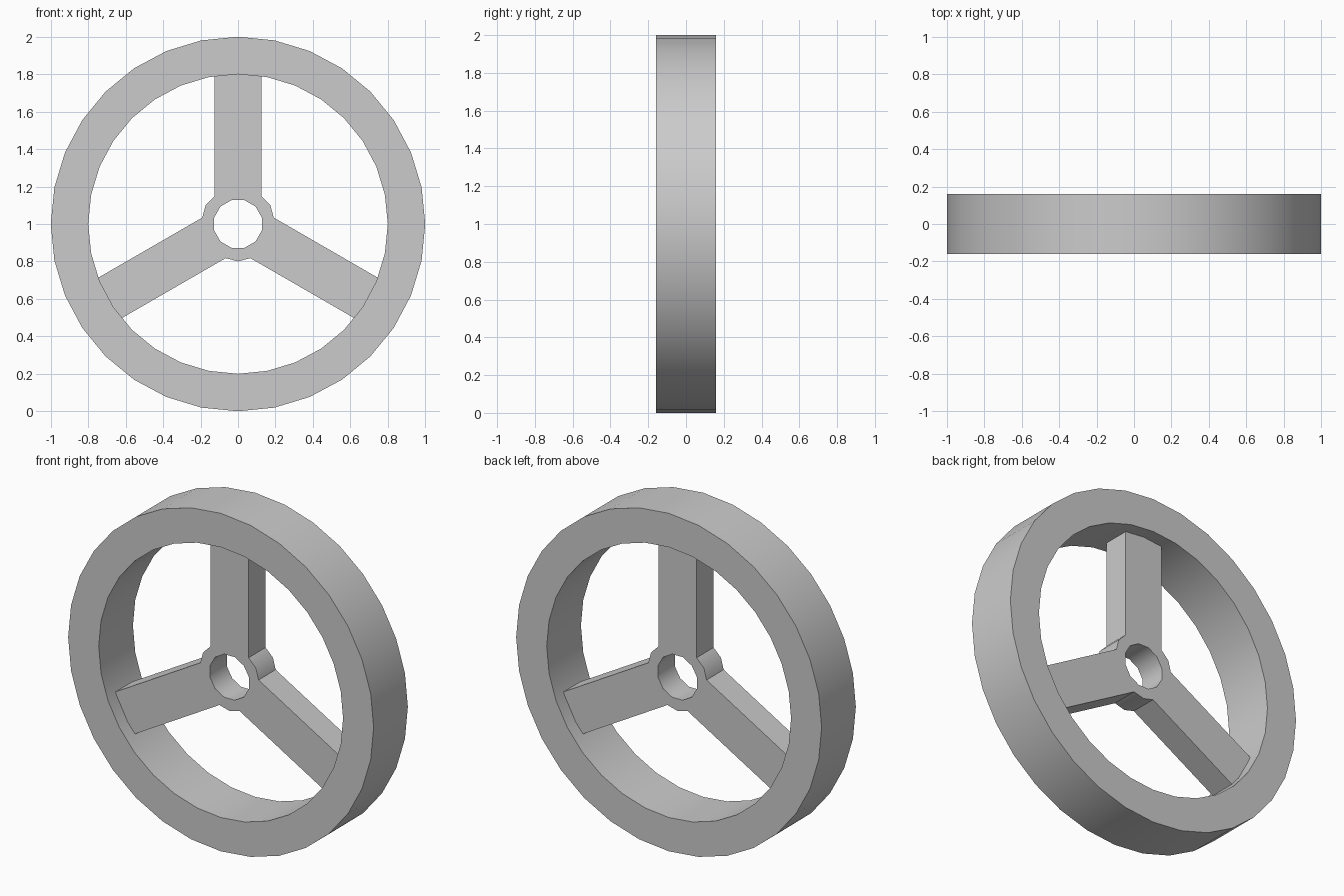
import bpy
import bmesh
from math import cos, sin, pi, radians

cube = bpy.data.objects.get("Cube")
if cube:
    bpy.data.objects.remove(cube, do_unlink=True)

grey = bpy.data.materials.new("plain_grey")
grey.use_nodes = True
grey.diffuse_color = (0.6, 0.6, 0.6, 1)
grey.node_tree.nodes["Principled BSDF"].inputs["Base Color"].default_value = (0.6, 0.6, 0.6, 1)


def polygon(radius, sides, turn=0.0):
    return [(radius * cos(turn + 2 * pi * i / sides),
             radius * sin(turn + 2 * pi * i / sides)) for i in range(sides)]


def plate(name, outlines, depth):
    """Flat outlines with holes, extruded along y and centred at wheel height."""
    curve = bpy.data.curves.new(name, "CURVE")
    curve.dimensions = "2D"
    curve.fill_mode = "BOTH"
    curve.extrude = depth / 2
    for points in outlines:
        spline = curve.splines.new("POLY")
        spline.points.add(len(points) - 1)
        for point, (x, z) in zip(spline.points, points):
            point.co = (x, z, 0, 1)
        spline.use_cyclic_u = True
    obj = bpy.data.objects.new(name, curve)
    bpy.context.collection.objects.link(obj)
    bpy.ops.object.select_all(action="DESELECT")
    obj.select_set(True)
    bpy.context.view_layer.objects.active = obj
    bpy.ops.object.convert(target="MESH")
    obj = bpy.context.object
    obj.name = name

    # Weld the caps to the walls
    bm = bmesh.new()
    bm.from_mesh(obj.data)
    bmesh.ops.remove_doubles(bm, verts=bm.verts, dist=0.0005)
    bmesh.ops.recalc_face_normals(bm, faces=bm.faces)
    bm.to_mesh(obj.data)
    bm.free()

    obj.data.materials.clear()
    obj.data.materials.append(grey)
    obj.rotation_euler.x = pi / 2
    obj.location.z = 1
    bpy.ops.object.shade_smooth_by_angle(angle=radians(32))
    return obj


# Outer rim
plate("rim", [polygon(1.0, 32), polygon(0.8, 32)], 0.32)

# Hub with three spokes: one third of the outline, turned three times
HALF = 0.125
third = [(-HALF, 0.148), (-HALF, 0.83), (HALF, 0.83), (HALF, 0.148), (0.173, 0.1)]
outline = []
for k in range(3):
    a = -2 * pi * k / 3
    outline += [(x * cos(a) - z * sin(a), x * sin(a) + z * cos(a)) for x, z in third]
plate("hub_and_spokes", [outline, polygon(0.132, 12, pi / 12)], 0.16)
